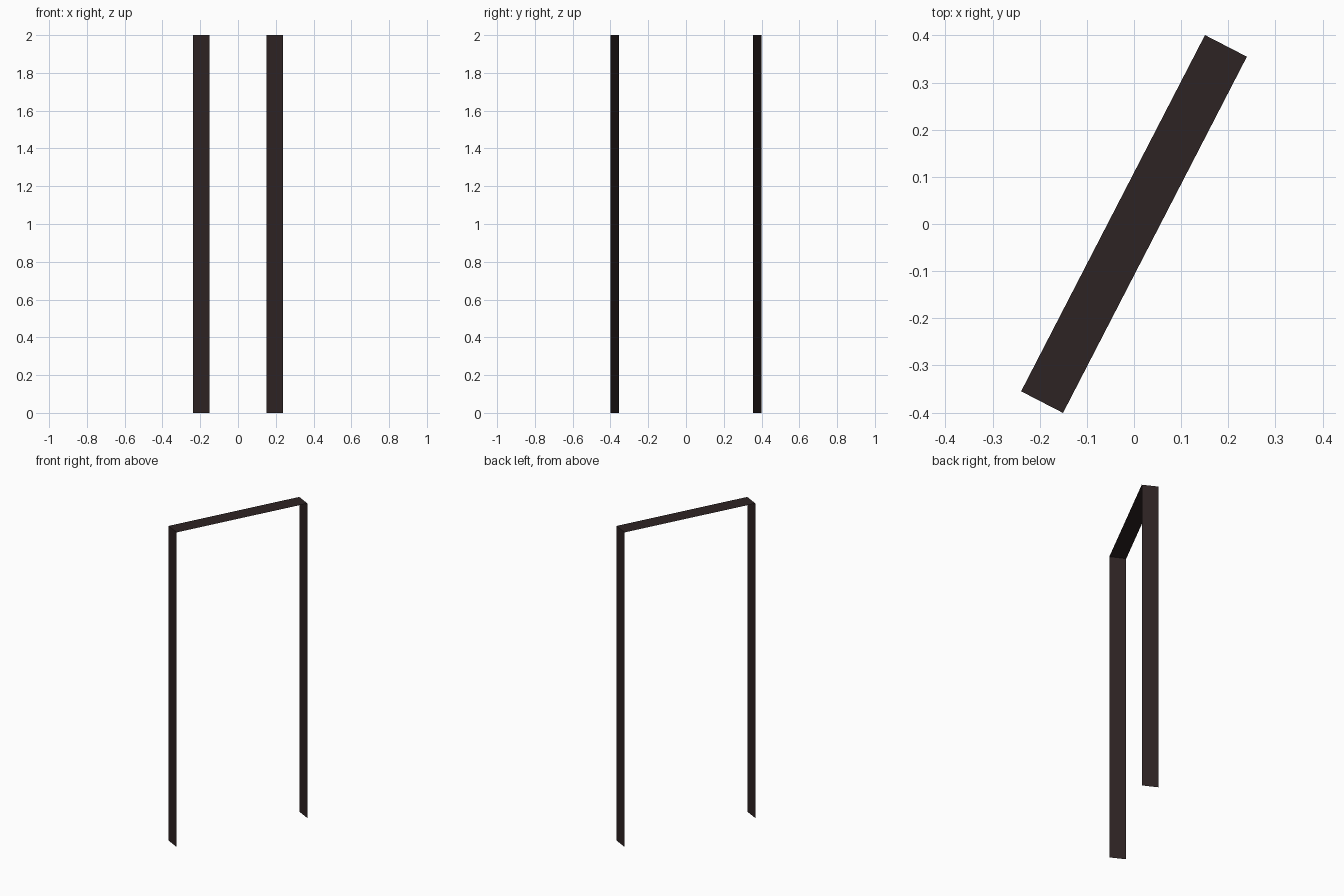
import bpy
import bmesh
from math import radians
from mathutils import Matrix

cube = bpy.data.objects.get("Cube")
if cube:
    bpy.data.objects.remove(cube, do_unlink=True)

HEIGHT, SPAN, WIDTH = 2.0, 0.85, 0.10
TURN = Matrix.Rotation(radians(62.7), 4, "Z")

# Dark brown paint
paint = bpy.data.materials.new("dark_brown")
paint.use_nodes = True
colour = (0.027, 0.017, 0.017, 1)
paint.diffuse_color = colour
paint.node_tree.nodes["Principled BSDF"].inputs["Base Color"].default_value = colour


def panel(name, length, centre, tilt):
    """Flat strip of the frame, tilted so that its normal faces outward."""
    mesh = bpy.data.meshes.new(name)
    bm = bmesh.new()
    bmesh.ops.create_grid(bm, x_segments=1, y_segments=1, size=0.5)
    bm.transform(Matrix.Diagonal((length, WIDTH, 1, 1)))
    bm.transform(Matrix.Rotation(radians(tilt), 4, "Y"))
    bm.transform(TURN @ Matrix.Translation(centre))
    bm.to_mesh(mesh)
    bm.free()
    mesh.materials.append(paint)
    obj = bpy.data.objects.new(name, mesh)
    bpy.context.collection.objects.link(obj)


# Door frame: header and two jambs
panel("header", SPAN, (0, 0, HEIGHT), 0)
for name, side in (("left_jamb", 1), ("right_jamb", -1)):
    panel(name, HEIGHT, (side * SPAN / 2, 0, HEIGHT / 2), side * 90)
